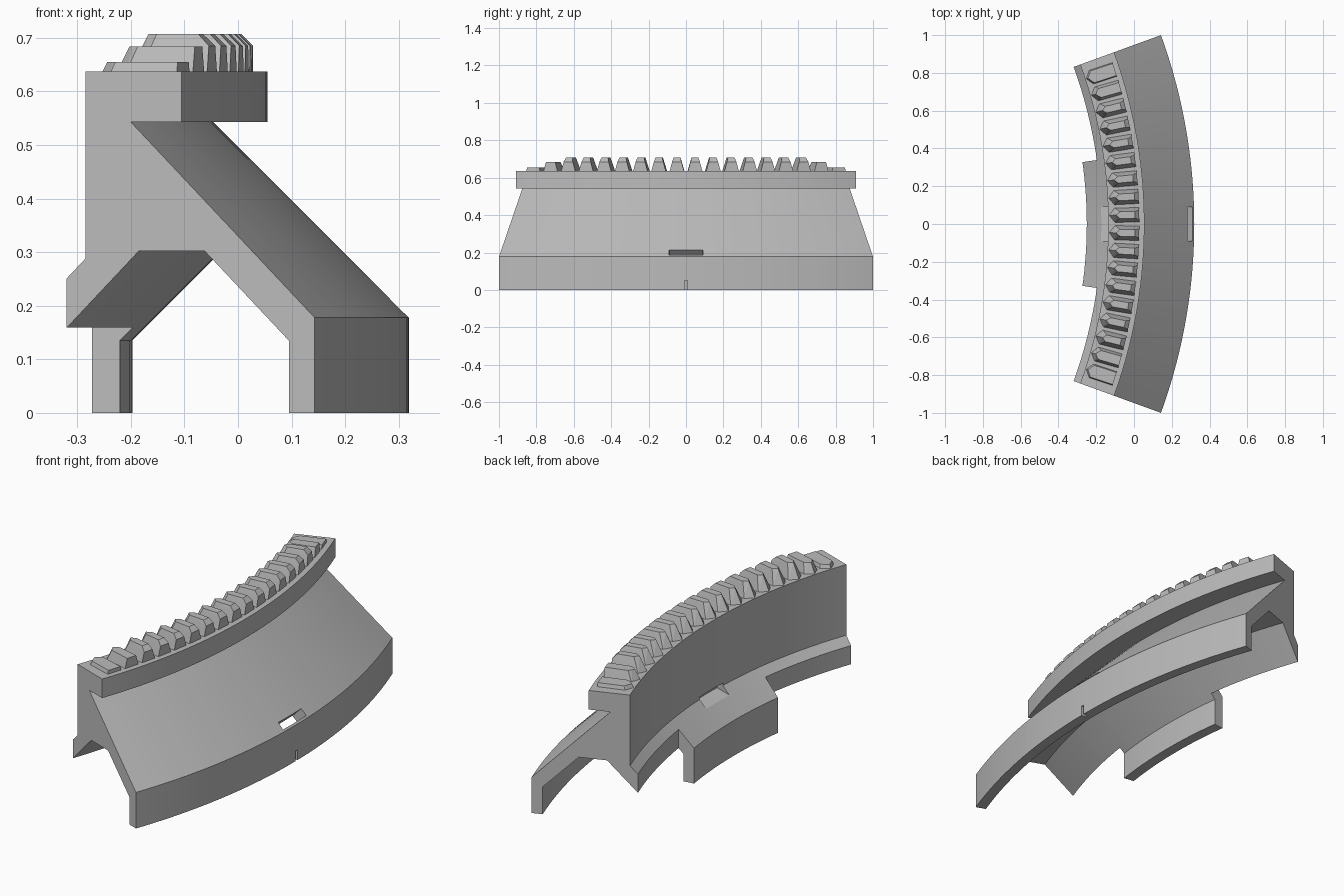
import bpy, bmesh
from math import radians, sin, cos

cube = bpy.data.objects.get("Cube")
if cube:
    bpy.data.objects.remove(cube)

CENTRE_X = -2.604   # vertical axis that every part curves around
GREY = (0.5, 0.5, 0.5, 1)
mat = bpy.data.materials.new("light grey")
mat.use_nodes = True
mat.diffuse_color = GREY
mat.node_tree.nodes["Principled BSDF"].inputs["Base Color"].default_value = GREY


def polar(r, angle, z):
    return (CENTRE_X + r * cos(angle), r * sin(angle), z)


def finish(bm, name):
    bmesh.ops.recalc_face_normals(bm, faces=bm.faces)
    mesh = bpy.data.meshes.new(name)
    bm.to_mesh(mesh)
    bm.free()
    mesh.materials.append(mat)
    obj = bpy.data.objects.new(name, mesh)
    bpy.context.collection.objects.link(obj)
    return obj


def sweep(name, profile, half_deg, steps):
    """Sweep a closed (radius, z) profile around the axis."""
    bm = bmesh.new()
    rings = []
    for i in range(steps + 1):
        a = radians(half_deg * (2 * i / steps - 1))
        rings.append([bm.verts.new(polar(r, a, z)) for r, z in profile])
    n = len(profile)
    for a, b in zip(rings, rings[1:]):
        for j in range(n):
            k = (j + 1) % n
            bm.faces.new((a[j], a[k], b[k], b[j]))
    bm.faces.new(rings[0])
    bm.faces.new(rings[-1])
    return finish(bm, name)


def cut(target, cutter):
    cutter.hide_render = True
    mod = target.modifiers.new("cut", "BOOLEAN")
    mod.operation = "DIFFERENCE"
    mod.solver = "EXACT"
    mod.object = cutter
    bpy.context.view_layer.objects.active = target
    bpy.ops.object.modifier_apply(modifier=mod.name)
    bpy.data.objects.remove(cutter)


# Curved frame: top rail, wall, sloping skirt and inner flange
frame = sweep("curved_frame", [
    (2.872, 0), (2.923, 0), (2.923, 0.178), (2.558, 0.543), (2.659, 0.543),
    (2.659, 0.637), (2.468, 0.637), (2.468, 0.288), (2.431, 0.251),
    (2.431, 0.159), (2.574, 0.302), (2.705, 0.302), (2.872, 0.135)], 20, 40)

# Short inner leg below the flange
sweep("inner_leg", [
    (2.354, 0), (2.407, 0), (2.407, 0.135), (2.431, 0.159),
    (2.431, 0.251), (2.354, 0.174)], 8, 16)

# Slot through the skirt, square to its slope
cut(frame, sweep("slot_cutter", [
    (2.908, 0.233), (2.935, 0.206), (2.865, 0.136), (2.838, 0.163)], 1.78, 4))

# Shallow recess where the flange meets the wall
cut(frame, sweep("recess_cutter", [
    (2.431, 0.251), (2.50, 0.268), (2.50, 0.30), (2.42, 0.30), (2.42, 0.251)], 2.1, 4))

# Small centre mark at the foot of the skirt
cut(frame, sweep("mark_cutter", [
    (2.90, -0.02), (2.95, -0.02), (2.95, 0.05), (2.90, 0.05)], 0.16, 1))


def tooth(name, angle, top):
    """Tapered tooth with a pointed inner end, trimmed at a given height."""
    base, mid, peak = 0.63, 0.685, 0.707
    pts = [(2.47, 0, base), (2.51, 0, peak)]
    for s in (-1, 1):
        pts += [(2.50, s * 0.04, base), (2.632, s * 0.04, base),
                (2.632, s * 0.025, mid),
                (2.53, s * 0.018, peak), (2.61, s * 0.018, peak)]
    bm = bmesh.new()
    for r, t, z in pts:
        x, y, z = polar(r, angle, z)
        bm.verts.new((x - t * sin(angle), y + t * cos(angle), z))
    bmesh.ops.convex_hull(bm, input=bm.verts[:])
    if top < peak:
        bmesh.ops.bisect_plane(
            bm, geom=bm.verts[:] + bm.edges[:] + bm.faces[:],
            plane_co=(0, 0, top), plane_no=(0, 0, 1), clear_outer=True)
        bmesh.ops.holes_fill(bm, edges=[e for e in bm.edges if e.is_boundary])
    finish(bm, name)


# Row of teeth, lower towards both ends
for i in range(9):
    top = {8: 0.655, 7: 0.684}.get(i, 0.707)
    for side, s in (("left", 1), ("right", -1)):
        tooth(f"tooth_{side}_{i + 1}", s * radians(2.13 * (i + 0.5)), top)
